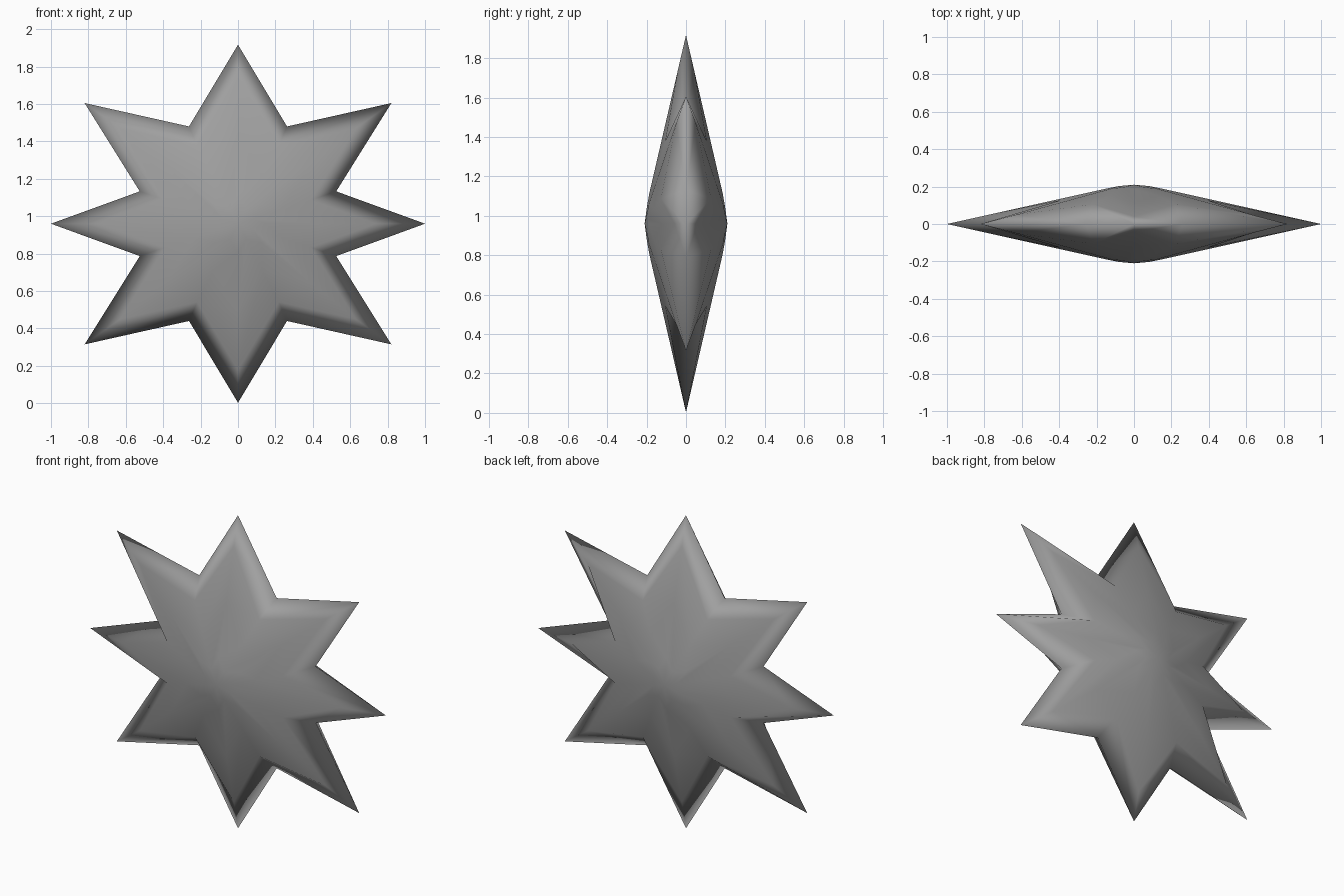
import bpy
import bmesh
from mathutils import Vector

if "Cube" in bpy.data.objects:
    bpy.data.objects.remove(bpy.data.objects["Cube"])

MID_Z = 0.96      # height of the star's centre
DEPTH = 0.21      # half thickness at the centre
BEVEL = 0.09      # width of the sloping border

# One quarter of the outline, tip / valley / tip / valley / tip, mirrored around
quarter = [Vector(p) for p in ((1, 0), (0.525, 0.173), (0.82, 0.645), (0.262, 0.52), (0, 0.957))]
half = quarter + [Vector((-p.x, p.y)) for p in quarter[-2::-1]]
outline = half + [Vector((p.x, -p.y)) for p in half[-2:0:-1]]
count = len(outline)


def inset_point(i):
    """Move an outline corner inward by the border width."""
    p = outline[i]
    a = (p - outline[i - 1]).normalized()
    b = (outline[(i + 1) % count] - p).normalized()
    na, nb = Vector((-a.y, a.x)), Vector((-b.y, b.x))
    return p + (na + nb) * BEVEL / (1 + na.dot(nb))


def surface_height(i, p):
    """Height of the shallow pyramid that passes through all tips."""
    if i % 2 == 0:
        ratio = p.length / outline[i].length
    else:
        t0, t1 = outline[i - 1], outline[(i + 1) % count]
        n = Vector((t1.y - t0.y, t0.x - t1.x))
        ratio = p.dot(n) / t0.dot(n)
    return min(DEPTH, 0.222 * (1 - ratio))


# Star body: shared knife-edge rim, border, face rings and apex on both sides
bm = bmesh.new()
rim = [bm.verts.new((p.x, 0, p.y + MID_Z)) for p in outline]
for side in (-1, 1):
    previous = rim
    for scale in (1, 0.6, 0.2):
        ring = []
        for i in range(count):
            p = inset_point(i) * scale
            ring.append(bm.verts.new((p.x, side * surface_height(i, p), p.y + MID_Z)))
        for i in range(count):
            j = (i + 1) % count
            bm.faces.new((previous[i], previous[j], ring[j], ring[i]))
        previous = ring
    apex = bm.verts.new((0, side * DEPTH, MID_Z))
    for i in range(count):
        bm.faces.new((previous[i], previous[(i + 1) % count], apex))
bmesh.ops.recalc_face_normals(bm, faces=bm.faces)
for face in bm.faces:
    face.smooth = True

mesh = bpy.data.meshes.new("star_body")
bm.to_mesh(mesh)
bm.free()
star = bpy.data.objects.new("star_body", mesh)
bpy.context.collection.objects.link(star)

# Plain grey finish
grey = bpy.data.materials.new("plain_grey")
grey.use_nodes = True
colour = (0.35, 0.35, 0.35, 1)
grey.diffuse_color = colour
grey.node_tree.nodes["Principled BSDF"].inputs["Base Color"].default_value = colour
mesh.materials.append(grey)
